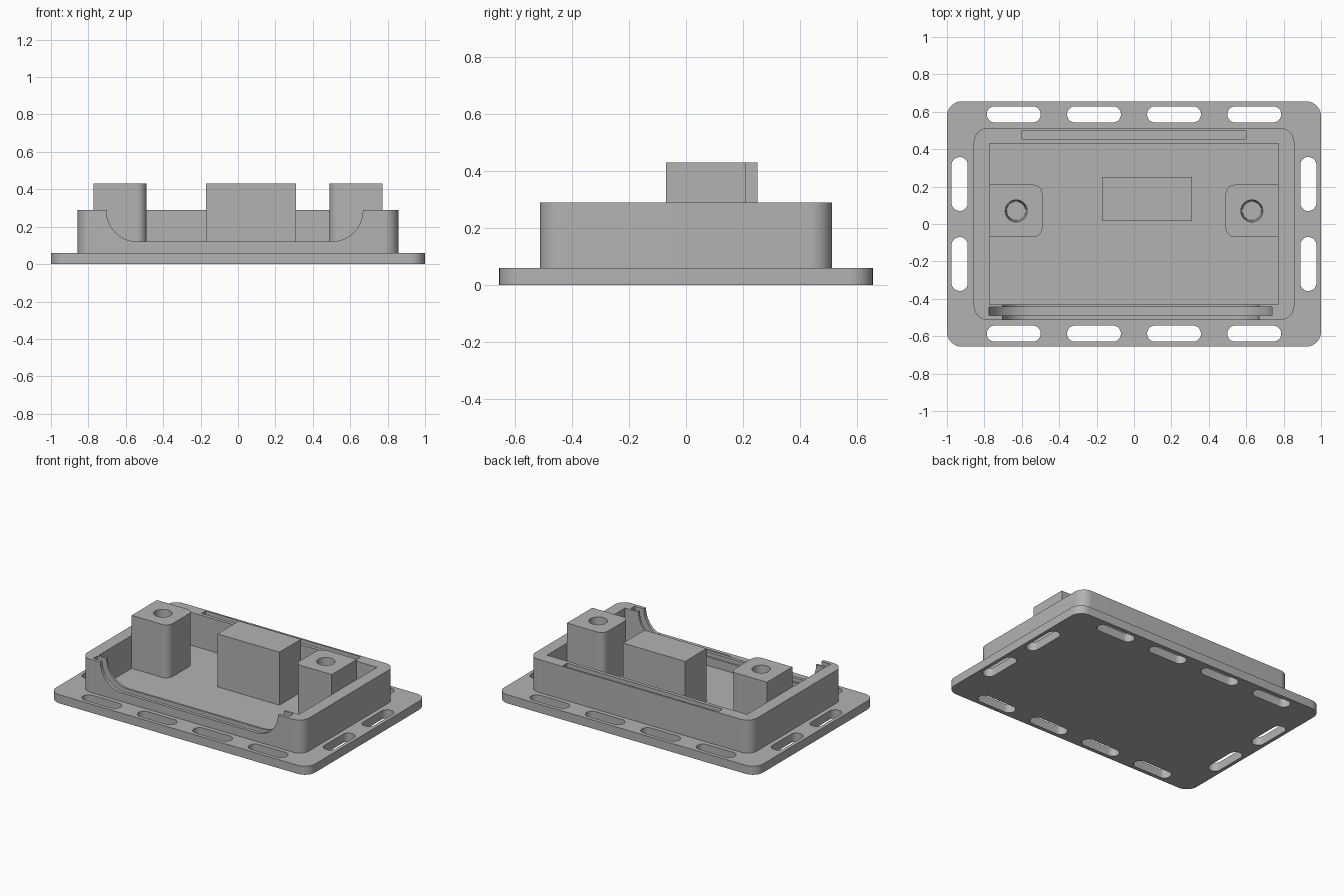
import bpy, bmesh
from math import sin, cos, pi, radians
from mathutils import Matrix, Vector

cube = bpy.data.objects.get("Cube")
if cube:
    bpy.data.objects.remove(cube, do_unlink=True)

grey = bpy.data.materials.new("plain grey")
grey.use_nodes = True
COLOUR = (0.45, 0.45, 0.45, 1)
grey.diffuse_color = COLOUR
grey.node_tree.nodes["Principled BSDF"].inputs["Base Color"].default_value = COLOUR

SEG = 10


def rounded_rect(x0, x1, y0, y1, radii):
    """Outline, counter-clockwise from lower left; one radius per corner."""
    corners = [(x0, y0, 1, 1), (x1, y0, -1, 1), (x1, y1, -1, -1), (x0, y1, 1, -1)]
    pts = []
    for i, ((x, y, sx, sy), r) in enumerate(zip(corners, radii)):
        if r == 0:
            pts.append((x, y))
            continue
        for k in range(SEG + 1):
            a = pi + i * pi / 2 + k / SEG * pi / 2
            pts.append((x + sx * r + r * cos(a), y + sy * r + r * sin(a)))
    return pts


def prism(name, outline, lo, hi, upright=False):
    """Extrude an outline along z, or along y if upright (outline in x and z)."""
    bm = bmesh.new()
    place = (lambda p: (p[0], lo, p[1])) if upright else (lambda p: (p[0], p[1], lo))
    face = bm.faces.new([bm.verts.new(place(p)) for p in outline])
    geom = bmesh.ops.extrude_face_region(bm, geom=[face])["geom"]
    move = Vector((0, hi - lo, 0)) if upright else Vector((0, 0, hi - lo))
    bmesh.ops.translate(bm, vec=move, verts=[v for v in geom if isinstance(v, bmesh.types.BMVert)])
    return finish(name, bm)


def finish(name, bm):
    bmesh.ops.remove_doubles(bm, verts=bm.verts, dist=1e-5)
    bmesh.ops.recalc_face_normals(bm, faces=bm.faces)
    mesh = bpy.data.meshes.new(name)
    bm.to_mesh(mesh)
    bm.free()
    mesh.materials.append(grey)
    ob = bpy.data.objects.new(name, mesh)
    bpy.context.collection.objects.link(ob)
    return ob


def box(name, x0, x1, y0, y1, z0, z1):
    return prism(name, rounded_rect(x0, x1, y0, y1, (0,) * 4), z0, z1)


def combine(target, tool, operation="DIFFERENCE"):
    mod = target.modifiers.new("combine", "BOOLEAN")
    mod.operation, mod.solver, mod.object = operation, "EXACT", tool
    bpy.context.view_layer.objects.active = target
    bpy.ops.object.modifier_apply(modifier=mod.name)
    bpy.data.objects.remove(tool, do_unlink=True)


def smooth(ob):
    bpy.ops.object.select_all(action="DESELECT")
    ob.select_set(True)
    bpy.context.view_layer.objects.active = ob
    bpy.ops.object.shade_smooth_by_angle(angle=radians(30))


PLATE_TOP, RIM, TALL = 0.06, 0.29, 0.43

# Flanged tray: base plate joined with the wall, then hollowed
tray = prism("tray", rounded_rect(-1, 1, -0.656, 0.656, (0.08,) * 4), 0, PLATE_TOP)
combine(tray, prism("wall", rounded_rect(-0.857, 0.857, -0.513, 0.513, (0.075,) * 4),
                    0.03, RIM), "UNION")
combine(tray, box("cavity", -0.773, 0.773, -0.43, 0.43, PLATE_TOP, 0.5))

# Mounting slots around the flange
LONG, SHORT = 0.144, 0.043
slots = [(x, y, LONG, SHORT) for x in (-0.643, -0.214, 0.214, 0.643) for y in (-0.586, 0.586)]
slots += [(x, y, SHORT, LONG) for x in (-0.932, 0.932) for y in (-0.214, 0.214)]
for x, y, w, d in slots:
    combine(tray, prism("slot", rounded_rect(x - w, x + w, y - d, y + d, (SHORT - 0.0005,) * 4),
                        -0.1, 0.2))

# Front opening, and the wider panel groove that follows it inside the wall
for half, bottom, radius, y0, y1 in ((0.686, 0.12, 0.168, -0.6, -0.42),
                                     (0.757, 0.05, 0.238, -0.49, -0.445)):
    outline = rounded_rect(-0.018 - half, -0.018 + half, bottom, 0.4, (radius, radius, 0, 0))
    combine(tray, prism("opening", outline, y0, y1, upright=True))

# Narrow groove in the top of the back wall
combine(tray, box("back_groove", -0.6, 0.6, 0.455, 0.5, RIM - 0.06, 0.4))
smooth(tray)

# Screw posts against both side walls, each with a slightly tapered hole
for side, name in ((1, "left_post"), (-1, "right_post")):
    x0, x1 = sorted((side * 0.49, side * 0.773))
    r = 0.05
    radii = (r, 0, 0, r) if side > 0 else (0, r, r, 0)
    post = prism(name, rounded_rect(x0, x1, -0.07, 0.21, radii), 0.05, TALL)
    bm = bmesh.new()
    bmesh.ops.create_cone(bm, cap_ends=True, segments=40, radius1=0.05, radius2=0.059,
                          depth=0.25, matrix=Matrix.Translation((side * 0.63, 0.07, 0.31)))
    combine(post, finish("screw_hole", bm))
    smooth(post)

# Solid block standing on the floor
box("centre_block", -0.17, 0.31, 0.015, 0.252, 0.05, TALL)
